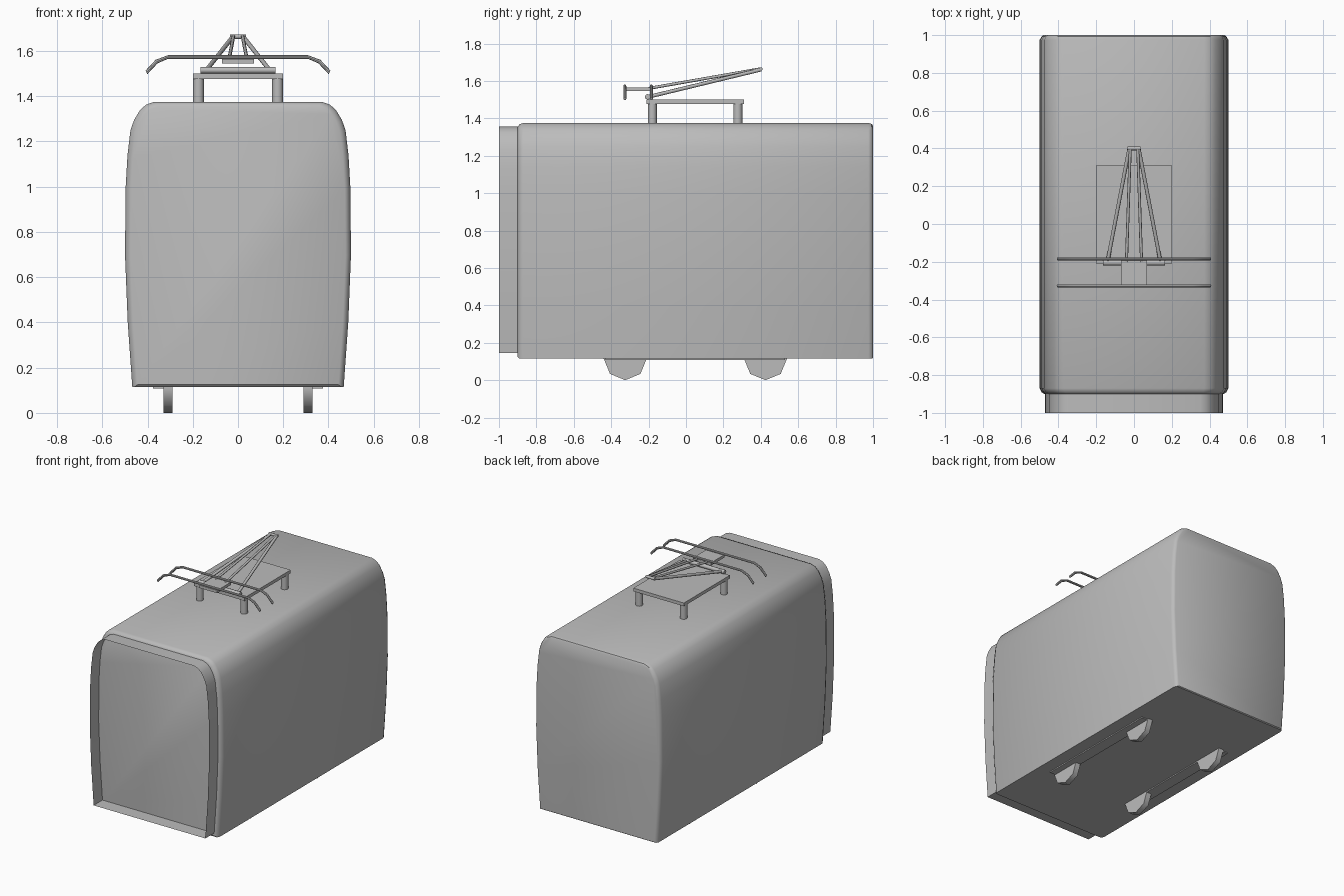
import bpy, bmesh, math
from mathutils import Vector

cube = bpy.data.objects.get("Cube")
if cube:
    bpy.data.objects.remove(cube, do_unlink=True)

grey = bpy.data.materials.new("plain grey")
grey.use_nodes = True
COLOUR = (0.5, 0.5, 0.5, 1)
grey.diffuse_color = COLOUR
grey.node_tree.nodes["Principled BSDF"].inputs["Base Color"].default_value = COLOUR


def finish(name, bm, smooth=None):
    bmesh.ops.recalc_face_normals(bm, faces=bm.faces)
    mesh = bpy.data.meshes.new(name)
    bm.to_mesh(mesh)
    bm.free()
    mesh.materials.append(grey)
    ob = bpy.data.objects.new(name, mesh)
    bpy.context.collection.objects.link(ob)
    if smooth:
        bpy.ops.object.select_all(action='DESELECT')
        ob.select_set(True)
        bpy.context.view_layer.objects.active = ob
        bpy.ops.object.shade_smooth_by_angle(angle=math.radians(smooth))
    return ob


def box(name, lo, hi):
    bm = bmesh.new()
    bmesh.ops.create_cube(bm, size=1)
    for v in bm.verts:
        v.co = Vector([a + (b - a) * (c + 0.5) for a, b, c in zip(lo, hi, v.co)])
    return finish(name, bm)


def rod(name, start, end, radius, sides=8):
    a, b = Vector(start), Vector(end)
    bm = bmesh.new()
    bmesh.ops.create_cone(bm, cap_ends=True, segments=sides, radius1=radius,
                          radius2=radius, depth=(b - a).length)
    bmesh.ops.rotate(bm, verts=bm.verts,
                     matrix=Vector((0, 0, 1)).rotation_difference(b - a).to_matrix())
    bmesh.ops.translate(bm, verts=bm.verts, vec=(a + b) / 2)
    return finish(name, bm, 50)


def loft(name, rings, caps):
    """Skin a list of closed rings; caps lists which end rings are filled."""
    bm = bmesh.new()
    rows = [[bm.verts.new(p) for p in ring] for ring in rings]
    n = len(rows[0])
    for r, s in zip(rows, rows[1:]):
        for i in range(n):
            bm.faces.new((r[i], r[(i + 1) % n], s[(i + 1) % n], s[i]))
    for c in caps:
        bm.faces.new(rows[c])
    return finish(name, bm, 35)


# Half cross-section of the carriage, bottom to top
HALF = [(0.465, 0.115), (0.485, 0.4), (0.497, 0.7), (0.494, 1.0), (0.486, 1.14),
        (0.473, 1.25), (0.457, 1.295), (0.43, 1.34), (0.405, 1.362), (0.37, 1.375)]


def section(y, width, low, high):
    def fit(z):
        return low + (z - 0.115) / 1.26 * (high - low)
    side = [(x * width, y, fit(z)) for x, z in HALF]
    return side + [(-x, b, z) for x, b, z in reversed(side)]


# Carriage body with softened ends
loft("body", [section(-0.9, 0.955, 0.125, 1.355), section(-0.89, 0.985, 0.115, 1.368),
              section(-0.87, 1.005, 0.115, 1.375), section(0.975, 1.005, 0.115, 1.375),
              section(0.993, 0.985, 0.115, 1.37), section(1.0, 0.96, 0.12, 1.36)], (0, -1))

# Open gangway collar at the front
loft("gangway_collar", [section(-1.0, 0.95, 0.145, 1.355),
                        section(-0.9, 0.95, 0.145, 1.355)], ())

# Wheels half sunk into the floor, and the frame strips beside them
for side, s in (("left", 1), ("right", -1)):
    xs = sorted((s * 0.29, s * 0.375))
    box(side + "_underframe", (xs[0], -0.43, 0.107), (xs[1], 0.53, 0.122))
    for end, y in (("front", -0.325), ("rear", 0.425)):
        rod(f"{end}_{side}_wheel", (s * 0.29, y, 0.115), (s * 0.33, y, 0.115), 0.115)

# Roof platform on four posts
box("roof_platform", (-0.2, -0.21, 1.477), (0.2, 0.31, 1.5))
for x in (-0.175, 0.175):
    for y in (-0.18, 0.277):
        rod("platform_post", (x, y, 1.36), (x, y, 1.48), 0.024, 12)

# Current collector arms
rod("arm_pivot", (-0.165, -0.205, 1.515), (0.165, -0.205, 1.515), 0.015)
rod("arm_head", (-0.035, 0.4, 1.663), (0.035, 0.4, 1.663), 0.01)
for s in (-1, 1):
    rod("outer_arm", (s * 0.14, -0.2, 1.515), (s * 0.025, 0.4, 1.66), 0.01)
    rod("inner_arm", (s * 0.04, -0.2, 1.56), (s * 0.02, 0.4, 1.665), 0.008)

# Contact frame with two drooping bars
box("contact_frame", (-0.07, -0.335, 1.545), (0.07, -0.18, 1.565))
for name, y in (("front_contact_bar", -0.327), ("rear_contact_bar", -0.185)):
    half = [(0.31, 1.573), (0.36, 1.553), (0.405, 1.505)]
    path = [(-x, z) for x, z in reversed(half)] + half
    rings = []
    for x, z in path:
        rings.append([(x + 0.004 * math.copysign(1, x) * math.sin(a) * (abs(x) > 0.35),
                       y + 0.008 * math.cos(a), z + 0.008 * math.sin(a))
                      for a in (math.tau * i / 8 for i in range(8))])
    loft(name, rings, (0, -1))
